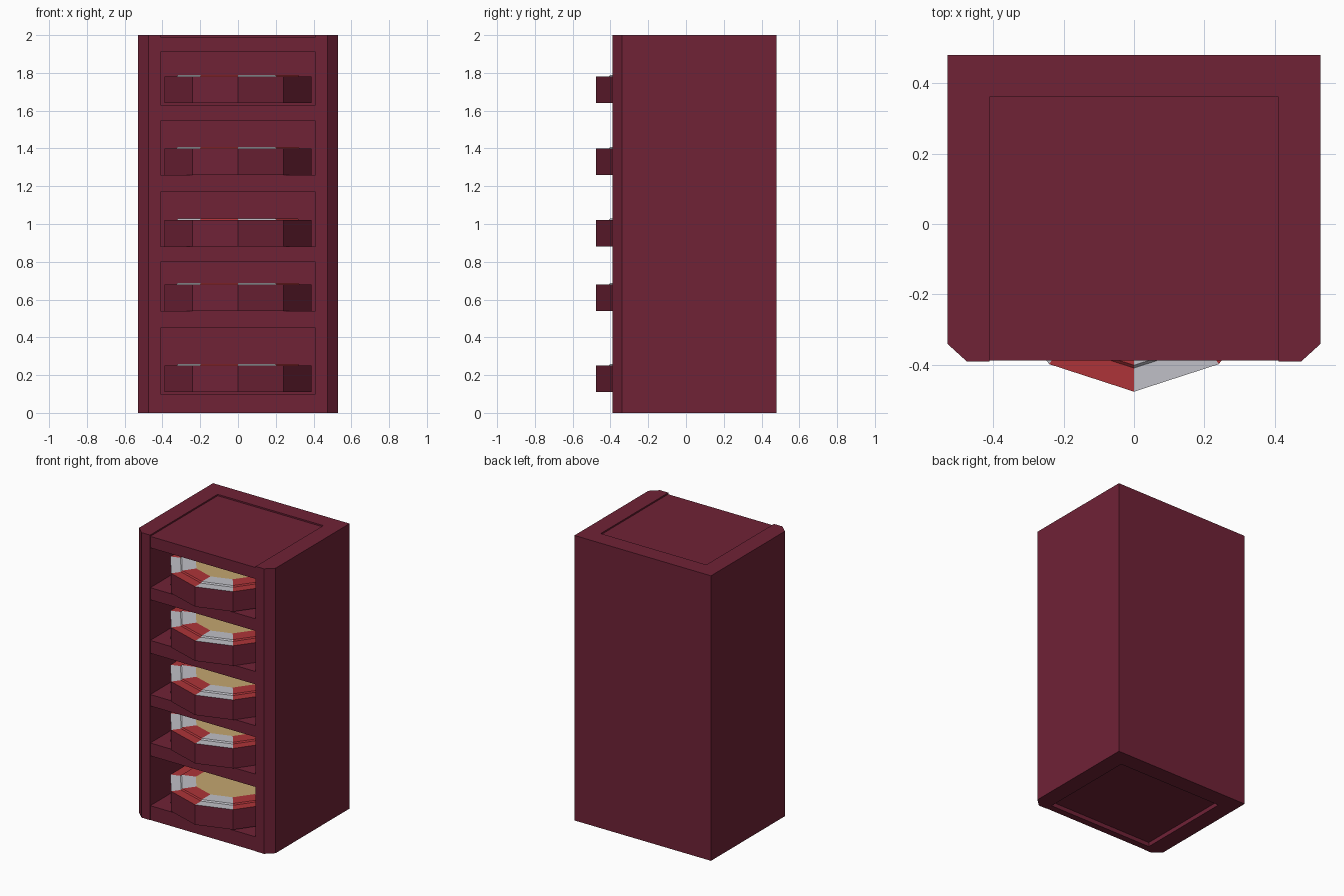
import bpy, bmesh, math

if "Cube" in bpy.data.objects:
    bpy.data.objects.remove(bpy.data.objects["Cube"])


def material(name, rgb):
    m = bpy.data.materials.new(name)
    m.diffuse_color = (*rgb, 1)
    m.use_nodes = True
    m.node_tree.nodes["Principled BSDF"].inputs["Base Color"].default_value = m.diffuse_color
    return m


MAROON = material("maroon", (0.160, 0.016, 0.037))
RED = material("red", (0.420, 0.034, 0.040))
GREY = material("light grey", (0.53, 0.53, 0.57))
TAN = material("tan", (0.55, 0.38, 0.16))


def finish(name, bm, mats):
    bmesh.ops.recalc_face_normals(bm, faces=bm.faces)
    me = bpy.data.meshes.new(name)
    bm.to_mesh(me)
    bm.free()
    for m in mats:
        me.materials.append(m)
    ob = bpy.data.objects.new(name, me)
    bpy.context.collection.objects.link(ob)
    return ob


def prism(name, outline, z0, z1):
    bm = bmesh.new()
    f = bm.faces.new([bm.verts.new((x, y, z0)) for x, y in outline])
    top = bmesh.ops.extrude_face_region(bm, geom=[f])["geom"]
    bmesh.ops.translate(bm, vec=(0, 0, z1 - z0),
                        verts=[v for v in top if isinstance(v, bmesh.types.BMVert)])
    return finish(name, bm, [MAROON])


def box(name, x0, x1, y0, y1, z0, z1):
    return prism(name, [(x0, y0), (x1, y0), (x1, y1), (x0, y1)], z0, z1)


# Side posts with a chamfered front corner, and the back wall
for side, s in (("left", -1), ("right", 1)):
    prism(side + "_side", [(s * x, y) for x, y in
          ((0.41, -0.39), (0.475, -0.39), (0.53, -0.34), (0.53, 0.48), (0.41, 0.48))], 0, 2)
box("back_wall", -0.41, 0.41, 0.36, 0.48, 0, 2)

# Shelves and lid; the bottom shelf is hollow below behind a front rail
box("lid", -0.41, 0.41, -0.387, 0.36, 1.91, 1.99)
for z0, z1 in ((1.545, 1.63), (1.17, 1.26), (0.80, 0.88), (0.45, 0.54), (0.03, 0.10)):
    box("shelf", -0.41, 0.41, -0.387, 0.36, z0, z1)
box("bottom_front_rail", -0.41, 0.41, -0.387, -0.34, 0, 0.03)


# Ten-sided trays: plain wall, alternating coloured rim, raised ring, tan centre
def tray(z):
    bm = bmesh.new()
    profile = [(0.41, 0), (0.41, 0.14), (0.343, 0.14), (0.335, 0.148), (0.24, 0.148)]
    rings = []
    for r, h in profile:
        rings.append([bm.verts.new((r * math.sin(a), -0.066 - r * math.cos(a), z + h))
                      for a in (i * math.tau / 10 for i in range(10))])
    for k in range(len(rings) - 1):
        a, b = rings[k], rings[k + 1]
        for i in range(10):
            j = (i + 1) % 10
            f = bm.faces.new((a[i], a[j], b[j], b[i]))
            f.material_index = 0 if k == 0 else (2 if i % 2 == 0 else 1)
    bm.faces.new(rings[0])
    bm.faces.new(rings[-1]).material_index = 3
    finish("tray", bm, [MAROON, RED, GREY, TAN])


for z in (0.11, 0.54, 0.88, 1.26, 1.64):
    tray(z)
